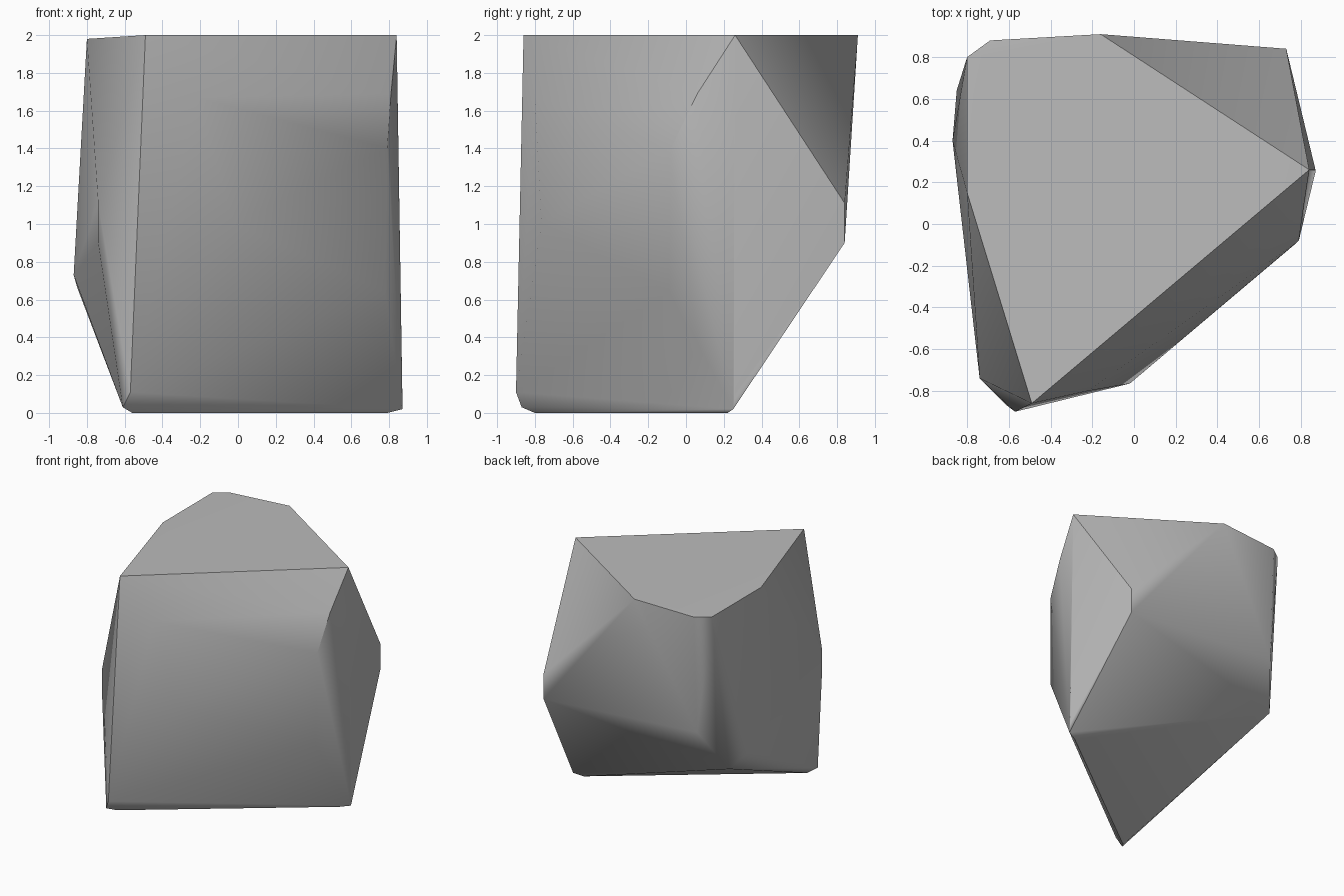
import bpy
import bmesh
from math import radians

default_cube = bpy.data.objects.get("Cube")
if default_cube:
    bpy.data.objects.remove(default_cube, do_unlink=True)


def make_material(name, colour):
    """One flat colour, shown the same in the viewport and in a render."""
    material = bpy.data.materials.new(name)
    material.use_nodes = True
    material.diffuse_color = colour
    shader = material.node_tree.nodes["Principled BSDF"]
    shader.inputs["Base Color"].default_value = colour
    shader.inputs["Roughness"].default_value = 0.9
    return material


def make_boulder(name, corner_groups, material):
    """Wrap the corners in a convex skin and merge nearly flat neighbours."""
    bm = bmesh.new()
    for corners in corner_groups:
        for corner in corners:
            bm.verts.new(corner)
    hull = bmesh.ops.convex_hull(bm, input=list(bm.verts))
    leftover = set(hull["geom_interior"]) | set(hull["geom_unused"])
    loose = [item for item in leftover if isinstance(item, bmesh.types.BMVert)]
    bmesh.ops.delete(bm, geom=loose, context="VERTS")
    bmesh.ops.dissolve_limit(bm, angle_limit=radians(2),
                             verts=list(bm.verts), edges=list(bm.edges))
    bmesh.ops.recalc_face_normals(bm, faces=list(bm.faces))
    mesh = bpy.data.meshes.new(name)
    bm.to_mesh(mesh)
    bm.free()
    mesh.materials.append(material)
    boulder = bpy.data.objects.new(name, mesh)
    bpy.context.collection.objects.link(boulder)
    return boulder


# Flat top outline
top_corners = [
    (0.84, 0.26, 2), (-0.49, -0.86, 2), (-0.8, 0.15, 1.98),
    (-0.8, 0.8, 1.98), (-0.69, 0.88, 1.98), (-0.16, 0.91, 2),
]

# Two blunt corners, each below a chipped top
chipped_corners = []
for x, y in ((0.73, 0.84), (-0.74, -0.74)):
    chipped_corners += [(x, y, 1.11), (x, y, 0.9)]

# Swollen front face between its two side ridges
front_bulge = [
    (-0.22, -0.8, 1.67), (-0.13, -0.78, 1.42), (-0.02, -0.765, 1),
    (0.81, 0.06, 1.69), (0.79, -0.08, 1.4), (0.78, -0.09, 0.64),
]

# Back corner that overhangs the underside
overhang = [
    (-0.69, 0.84, 1), (-0.85, 0.64, 0.66),
    (-0.87, 0.4, 0.73),
]

# Narrow foot along the front, with a worn lower edge
foot = [
    (0.87, 0.25, 0.02), (0.87, 0.26, 0.1), (0.79, 0.22, 0),
    (-0.57, -0.9, 0.11), (-0.61, -0.87, 0.03), (-0.56, -0.8, 0),
]

stone = make_material("grey stone", (0.5, 0.5, 0.5, 1))
boulder = make_boulder(
    "boulder",
    [top_corners, chipped_corners, front_bulge, overhang, foot],
    stone,
)

# Soft ridges on the worn faces, crisp edges at the breaks
bpy.ops.object.select_all(action="DESELECT")
boulder.select_set(True)
bpy.context.view_layer.objects.active = boulder
bpy.ops.object.shade_smooth_by_angle(angle=radians(42))
weighting = boulder.modifiers.new("face weighted normals", "WEIGHTED_NORMAL")
weighting.keep_sharp = True
